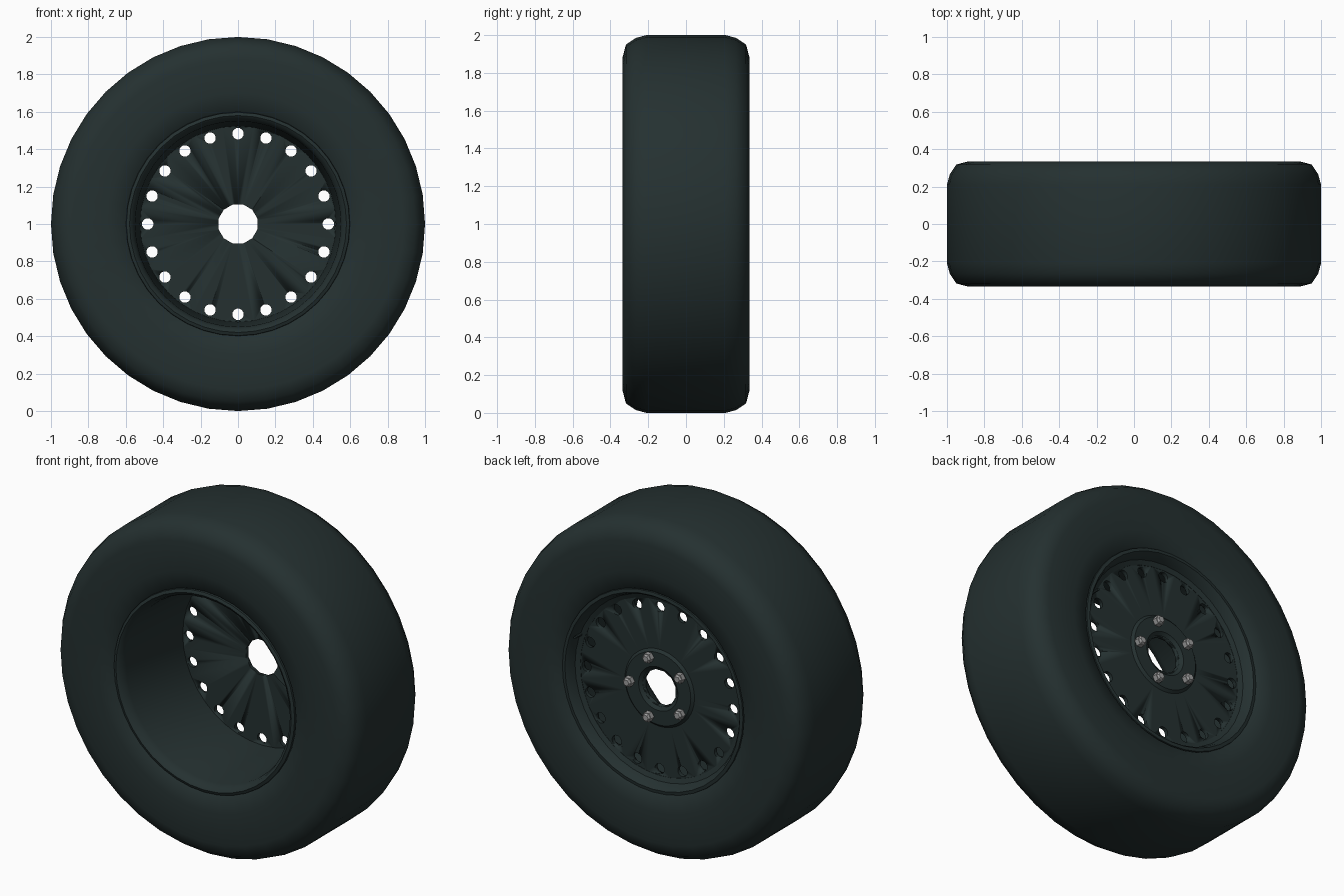
import bpy, bmesh, math
from mathutils import Matrix, Vector

old = bpy.data.objects.get("Cube")
if old:
    bpy.data.objects.remove(old)

CENTRE = Vector((0, 0, 1))


def material(name, rgb):
    m = bpy.data.materials.new(name)
    m.use_nodes = True
    m.diffuse_color = (*rgb, 1)
    bsdf = m.node_tree.nodes["Principled BSDF"]
    bsdf.inputs["Base Color"].default_value = (*rgb, 1)
    bsdf.inputs["Roughness"].default_value = 0.7
    return m


dark = material("dark_rubber", (0.018, 0.030, 0.030))
steel = material("grey_steel", (0.35, 0.35, 0.35))


def finish(name, bm, mat, angle=40):
    bmesh.ops.recalc_face_normals(bm, faces=bm.faces)
    mesh = bpy.data.meshes.new(name)
    bm.to_mesh(mesh)
    bm.free()
    mesh.materials.append(mat)
    ob = bpy.data.objects.new(name, mesh)
    bpy.context.collection.objects.link(ob)
    ob.location = CENTRE
    smooth(ob, angle)
    return ob


def smooth(ob, angle):
    bpy.ops.object.select_all(action="DESELECT")
    ob.select_set(True)
    bpy.context.view_layer.objects.active = ob
    bpy.ops.object.shade_smooth_by_angle(angle=math.radians(angle))


def lathe(name, profile, mat, segments=40, angle=40):
    """Spin a closed (radius, y) outline around the axle."""
    bm = bmesh.new()
    rings = []
    for i in range(segments):
        a = math.tau * i / segments
        rings.append([bm.verts.new((r * math.cos(a), y, r * math.sin(a))) for r, y in profile])
    n = len(profile)
    for i in range(segments):
        a, b = rings[i], rings[(i + 1) % segments]
        for j in range(n):
            k = (j + 1) % n
            bm.faces.new((a[j], a[k], b[k], b[j]))
    return finish(name, bm, mat, angle)


def add_rod(bm, radius, y0, y1, sides, ring=0, angle=0, tip=1):
    """Rod parallel to the axle, placed on a ring at the given angle."""
    pos = Vector((ring * math.cos(angle), (y0 + y1) / 2, ring * math.sin(angle)))
    turn = Matrix.Rotation(-math.pi / 2, 4, "X") @ Matrix.Rotation(math.pi / sides, 4, "Z")
    bmesh.ops.create_cone(bm, cap_ends=True, segments=sides, radius1=radius,
                          radius2=radius * tip, depth=y1 - y0,
                          matrix=Matrix.Translation(pos) @ turn)


# Tyre: rounded shoulders, nearly flat sidewalls
side = [(0.585, 0.29), (0.605, 0.315), (0.70, 0.33), (0.885, 0.335),
        (0.95, 0.318), (0.985, 0.265), (1.0, 0.21)]
lathe("tyre", side + [(r, -y) for r, y in reversed(side)], dark, angle=60)

# Rim barrel: deep at the front, shallow at the back
lathe("rim_barrel", [(0.60, -0.30), (0.597, -0.318), (0.58, -0.325), (0.562, -0.312),
                     (0.55, -0.27), (0.523, 0.21), (0.523, 0.25), (0.55, 0.262),
                     (0.564, 0.30), (0.578, 0.318), (0.597, 0.315), (0.60, 0.30)], dark)

# Wheel disc with a raised hub pad
disc = lathe("wheel_disc", [(0.08, 0.225), (0.53, 0.225), (0.53, 0.248), (0.23, 0.248),
                            (0.215, 0.262), (0.13, 0.262), (0.112, 0.246), (0.08, 0.246)], dark)

# Cut the axle hole and the ring of vent holes
bm = bmesh.new()
add_rod(bm, 0.108, 0.1, 0.4, 12)
for i in range(20):
    add_rod(bm, 0.031, 0.1, 0.4, 12, 0.483, math.tau * i / 20)
cutter = finish("hole_cutter", bm, dark)
cutter.hide_render = True
cut = disc.modifiers.new("holes", "BOOLEAN")
cut.operation = "DIFFERENCE"
cut.solver = "EXACT"
cut.object = cutter
smooth(disc, 30)
bpy.ops.object.modifier_apply(modifier=cut.name)
bpy.data.objects.remove(cutter)

# Five hexagonal wheel bolts
bm = bmesh.new()
for i in range(5):
    a = math.tau * i / 5
    add_rod(bm, 0.030, 0.255, 0.290, 6, 0.185, a)
    add_rod(bm, 0.026, 0.290, 0.302, 6, 0.185, a, 0.7)
finish("wheel_bolts", bm, steel, 30)

# Valve stem on the back lip
bm = bmesh.new()
add_rod(bm, 0.010, 0.255, 0.315, 8, 0.548, math.radians(20), 0.8)
finish("valve_stem", bm, dark)
